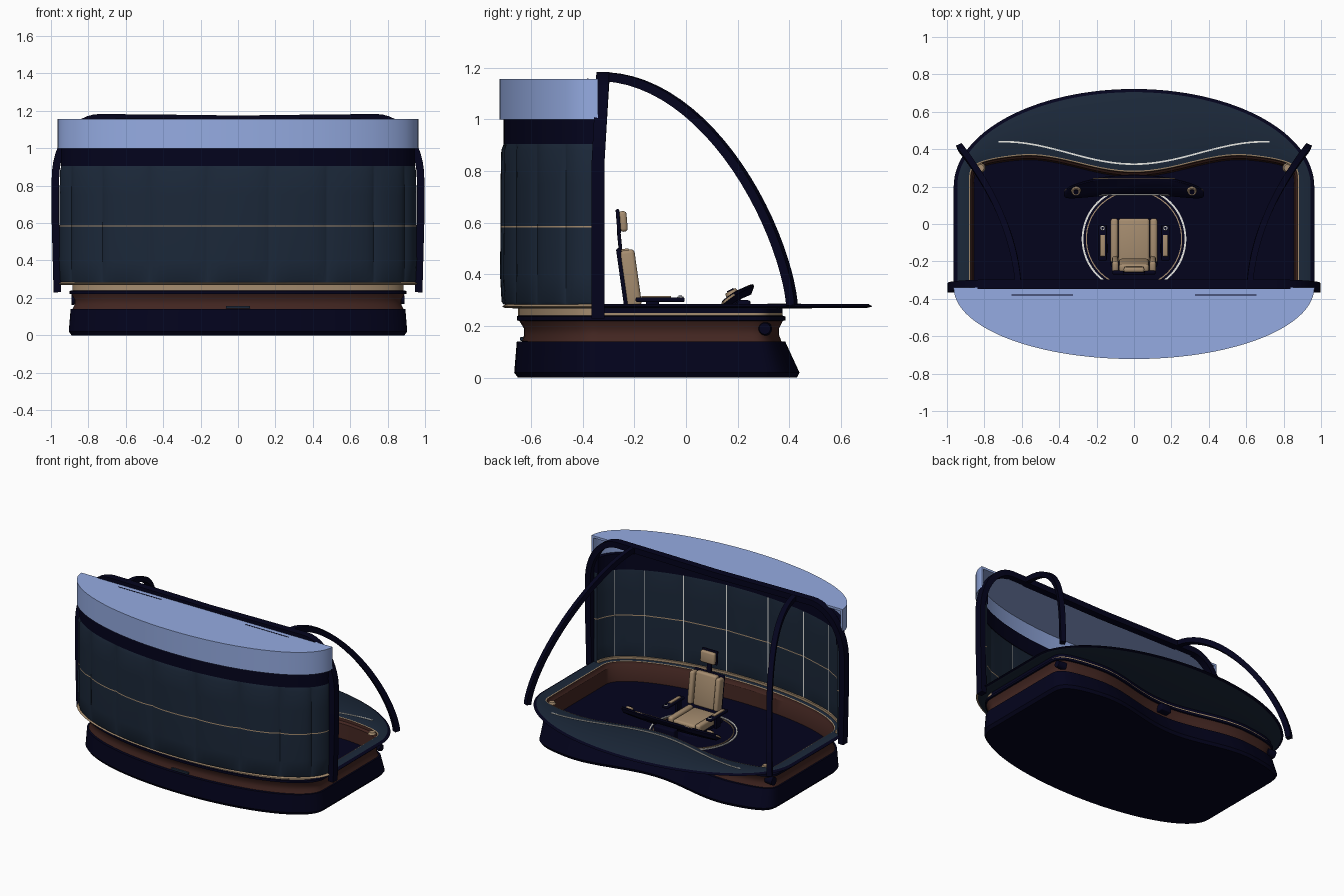
import bpy, bmesh
from math import sin, cos, pi, radians
from mathutils import Vector, Matrix

old = bpy.data.objects.get("Cube")
if old:
    bpy.data.objects.remove(old, do_unlink=True)


def material(name, r, g, b):
    m = bpy.data.materials.new(name)
    m.use_nodes = True
    m.diffuse_color = (r, g, b, 1)
    m.node_tree.nodes["Principled BSDF"].inputs["Base Color"].default_value = (r, g, b, 1)
    return m


MATS = [material("navy", .001, .001, .012), material("dark teal", .011, .021, .041),
        material("pale blue", .3, .41, .76), material("brown", .055, .019, .015),
        material("tan", .38, .265, .16), material("off white", .8, .8, .76)]
NAVY, TEAL, BLUE, BROWN, TAN, WHITE = range(6)
FRONT_Y = -.34   # where the curved front wall begins


def finish(name, bm, angle=35):
    bmesh.ops.recalc_face_normals(bm, faces=bm.faces)
    me = bpy.data.meshes.new(name)
    bm.to_mesh(me)
    bm.free()
    for m in MATS:
        me.materials.append(m)
    ob = bpy.data.objects.new(name, me)
    bpy.context.collection.objects.link(ob)
    bpy.ops.object.select_all(action='DESELECT')
    ob.select_set(True)
    bpy.context.view_layer.objects.active = ob
    bpy.ops.object.shade_smooth_by_angle(angle=radians(angle))
    return ob


def loft(name, rings, rule, cap0=None, cap1=None):
    """Skin closed rings; rule(row, column, centre) picks the colour."""
    bm = bmesh.new()
    vs = [[bm.verts.new(p) for p in r] for r in rings]
    n = len(vs[0])
    for i in range(len(vs) - 1):
        for j in range(n):
            k = (j + 1) % n
            f = bm.faces.new((vs[i][j], vs[i][k], vs[i + 1][k], vs[i + 1][j]))
            f.material_index = rule(i, j, f.calc_center_median())
    for ring, cap in ((vs[0], cap0), (vs[-1], cap1)):
        if cap is not None:
            bm.faces.new(ring).material_index = cap
    return finish(name, bm)


def box(name, loc, size, mat, tilt=0, bevel=.01):
    bm = bmesh.new()
    bmesh.ops.create_cube(bm, size=1, matrix=Matrix.Diagonal((*size, 1)))
    if bevel:
        bmesh.ops.bevel(bm, geom=bm.edges[:], offset=bevel, segments=3, affect='EDGES', profile=.5)
    bm.transform(Matrix.Translation(loc) @ Matrix.Rotation(tilt, 4, 'X'))
    for f in bm.faces:
        f.material_index = mat
    return finish(name, bm)


def disc(name, loc, r1, r2, h, mat, tilt=0, axis='X'):
    bm = bmesh.new()
    bmesh.ops.create_cone(bm, cap_ends=True, segments=32, radius1=r1, radius2=r2, depth=h)
    bm.transform(Matrix.Translation(loc) @ Matrix.Rotation(tilt, 4, axis))
    for f in bm.faces:
        f.material_index = mat
    return finish(name, bm)


def sweep(name, pts, w, h, side, mat):
    """Rectangular bar along a path; w runs along side."""
    pts, side = [Vector(p) for p in pts], Vector(side).normalized()
    rings = []
    for i, p in enumerate(pts):
        t = (pts[min(i + 1, len(pts) - 1)] - pts[max(i - 1, 0)]).normalized()
        n = t.cross(side).normalized()
        rings.append([p + side * w / 2 * a + n * h / 2 * b
                      for a, b in ((1, 1), (-1, 1), (-1, -1), (1, -1))])
    return loft(name, rings, lambda i, j, c: mat, mat, mat)


def plan(a, yf, yb, z, lobed=True):
    """Plan outline: curved front, straight sides, lobed or round back."""
    pts = []
    for i in range(65):
        t = pi * i / 64
        x, s = a * cos(t), max(sin(t), 0)
        y = .2 + (yb - .2) * s ** (.38 if lobed else 1)
        if lobed and abs(x) < .62:
            y -= .11 * cos(pi * x / 1.24) ** 2
        pts.append((x, y, z))
    for i in range(49):
        t = pi + pi * i / 48
        pts.append((a * cos(t), FRONT_Y + (FRONT_Y - yf) * sin(t), z))
    return pts


# Base and waist
loft("base", [plan(.89, -.65, .455, 0), plan(.905, -.665, .465, .02),
              plan(.895, -.655, .405, .14), plan(.86, -.62, .37, .142)],
     lambda i, j, c: NAVY, NAVY, NAVY)
loft("waist", [plan(.885, -.635, .39, .14), plan(.873, -.627, .38, .165),
               plan(.873, -.627, .38, .19), plan(.89, -.645, .395, .22)],
     lambda i, j, c: BROWN)
loft("waist_lip", [plan(.89, -.645, .395, .22), plan(.9, -.655, .405, .222),
                   plan(.9, -.655, .405, .237), plan(.885, -.65, .395, .24),
                   plan(.885, -.65, .395, .25), plan(.885, -.65, .395, .268)],
     lambda i, j, c: TAN if i == 3 or (i == 4 and c.y < FRONT_Y) else NAVY)

# Deck rim with the wide rear shelf, then the sunken tub and floor
DECK = [TEAL, NAVY, NAVY, TEAL, TAN, BROWN, BROWN, BROWN]
loft("deck_and_tub", [plan(.885, -.65, .395, .268), plan(.95, -.70, .70, .27, False),
                      plan(.964, -.712, .722, .276, False), plan(.945, -.695, .705, .286, False),
                      plan(.882, -.64, .395, .282), plan(.875, -.63, .387, .28),
                      plan(.872, -.627, .384, .262), plan(.862, -.617, .37, .25),
                      plan(.855, -.61, .362, .15)],
     lambda i, j, c: TAN if i in (1, 2) and c.y < FRONT_Y else DECK[i], None, NAVY)
sweep("shelf_line", [(x / 40, .44 - .12 * cos(pi * x / 56) ** 2, .2845)
                     for x in range(-29, 30)], .009, .006, (0, 1, 0), WHITE)


# Curved front wall of nine padded panels
STEPS = (0, .35, 1.5, 4, 7, 10, 13, 16, 18.5, 19.65)
ANGLES = [180 + 20 * p + s for p in range(9) for s in STEPS] + [360]


def wall_section(a, b, z, thick, puff=0):
    outer, inner = [], []
    for d in ANGLES:
        t, u = radians(d), (d % 20) / 10 - 1
        o = puff * (1 - u ** 4)
        for pts, off in ((outer, o), (inner, -thick - o * .6)):
            pts.append(((a + off) * cos(t), FRONT_Y + (b + off) * sin(t), z))
    return outer + inner[::-1]


NCOL = len(ANGLES)


def panel_rule(i, j, c):
    if j >= NCOL and (2 * NCOL - 2 - j) % len(STEPS) == 0:
        return WHITE
    return TAN if i == 3 else TEAL


ROWS = ((.283, 0), (.295, .008), (.4, .014), (.581, .012), (.588, .012),
        (.75, .012), (.88, .009), (.905, 0))
loft("padded_wall", [wall_section(.946, .366, z, .025, p) for z, p in ROWS],
     panel_rule, TEAL, TEAL)
loft("wall_top_band", [wall_section(.946, .366, z, .03) for z in (.9, 1.01)],
     lambda i, j, c: NAVY, NAVY, NAVY)
loft("wall_foot_trim", [wall_section(.925, .345, z, .02) for z in (.28, .3)],
     lambda i, j, c: TAN, TAN, TAN)

# Open-backed roof cap
loft("roof_side", [wall_section(.964, .382, z, .015) for z in (1.0, 1.142)],
     lambda i, j, c: BLUE, BLUE, BLUE)
loft("roof_top", [wall_section(.964, .382, z, .015)[:NCOL] for z in (1.142, 1.157)],
     lambda i, j, c: BLUE, BLUE, BLUE)

# Hoop framing the opening, leaning back slightly at the top
half = [(.966, .23), (.976, .6)]
half += [(.74 + .236 * cos(t * pi / 24), .84 + .323 * sin(t * pi / 24)) for t in range(13)]
half += [(.4, 1.16)]
path = half + [(0, 1.155)] + [(-x, z) for x, z in reversed(half)]
sweep("hoop", [(x, -.34 + .018 * max(0, (z - .84) / .32), z) for x, z in path],
      .05, .04, (0, 1, 0), NAVY)

for s, tag in ((1, "left"), (-1, "right")):
    # Arching rib from hoop to deck
    rib = []
    for i in range(25):
        t = pi / 2 * i / 24
        u = sin(t)
        z = .28 + .885 * max(cos(t), 0) ** 1.35 - .02 * sin(2 * t)
        rib.append((s * (.62 + .06 * u + .25 * u * u), -.31 + .72 * u, z))
    sweep(tag + "_rib", rib, .034, .035, (.72 * s, -.31, 0), NAVY)
    disc(tag + "_side_knob", (s * .86, .305, .19), .028, .022, .06, NAVY, pi / 2, 'Y')
    box(tag + "_roof_slot", (s * .49, -.38, 1.157), (.33, .006, .003), NAVY, bevel=0)
    # Chair side parts
    box(tag + "_seat_bolster", (s * .105, -.09, .235), (.04, .24, .06), TAN, bevel=.015)
    box(tag + "_back_bolster", (s * .1, -.215, .385), (.035, .06, .22), TAN, .14, .014)
    box(tag + "_armrest", (s * .168, -.1, .302), (.045, .19, .018), NAVY, bevel=.006)
    box(tag + "_armrest_pad", (s * .168, -.115, .313), (.026, .115, .008), TAN, bevel=.003)
    disc(tag + "_armrest_dial", (s * .168, -.022, .312), .013, .011, .006, WHITE)
    disc(tag + "_armrest_dial_cap", (s * .168, -.022, .316), .007, .007, .004, NAVY)
    box(tag + "_armrest_post", (s * .15, -.13, .25), (.02, .05, .1), NAVY, bevel=.004)
    # Console dial and deck corner lamp
    disc(tag + "_console_dial", (s * .31, .175, .33), .026, .022, .014, TAN, .5)
    disc(tag + "_console_dial_face", (s * .31, .172, .338), .014, .014, .006, NAVY, .5)
    disc(tag + "_corner_lamp", (s * .82, .3, .278), .026, .018, .014, TAN)


# Floor rings under the chair
def floor_ring(name, r, w, mat):
    circle = [(cos(2 * pi * i / 64), sin(2 * pi * i / 64)) for i in range(64)]
    loft(name, [[(q * c, -.08 + q * d, z) for c, d in circle]
                for q, z in ((r, .15), (r, .156), (r - w, .156), (r - w, .15))],
         lambda i, j, c: mat)


floor_ring("outer_floor_ring", .28, .01, WHITE)
floor_ring("inner_floor_ring", .258, .006, TAN)

# Chair, facing the rear shelf
disc("chair_foot", (0, -.1, .16), .1, .07, .02, NAVY)
disc("chair_column", (0, -.1, .185), .035, .035, .05, NAVY)
box("seat_pan", (0, -.1, .203), (.25, .26, .03), NAVY)
box("seat_cushion", (0, -.09, .232), (.166, .24, .045), TAN, bevel=.014)
box("backrest", (0, -.222, .385), (.16, .045, .23), TAN, .14, .014)
box("backrest_shell", (0, -.245, .385), (.23, .02, .235), NAVY, .14, .008)
box("headrest_post", (0, -.257, .53), (.035, .014, .09), NAVY, .1, .004)
box("headrest", (0, -.243, .605), (.11, .03, .08), TAN, .08, .012)
box("headrest_shell", (0, -.262, .605), (.12, .014, .095), NAVY, .08, .005)


# Crescent console, tilted toward the chair
def crescent(grow, lift):
    pts = []
    for i in range(48):
        t = 2 * pi * i / 48
        x = (.375 + grow) * cos(t)
        v = (.052 + grow) * (1 if sin(t) > 0 else -1) * abs(sin(t)) ** .6
        pts.append((x, .208 + v - .05 * (x / .38) ** 2 - lift * .5,
                    .323 + v * .75 - .015 * (x / .38) ** 2 + lift))
    return pts


loft("console", [crescent(-.02, -.025), crescent(0, -.008), crescent(0, 0), crescent(-.006, .004)],
     lambda i, j, c: TAN if i == 1 and c.y < .19 else NAVY, NAVY, NAVY)
box("console_front_edge", (0, .157, .292), (.38, .006, .008), WHITE, .5, .002)
box("console_rear_edge", (0, .243, .356), (.44, .005, .006), TAN, .64, .001)
box("console_stand", (0, .225, .22), (.16, .05, .16), NAVY)

# Small fittings on the waist
box("front_plate", (0, -.632, .15), (.13, .02, .014), TEAL, bevel=.003)
box("rear_fitting", (0, .29, .195), (.08, .06, .05), NAVY, bevel=.006)
